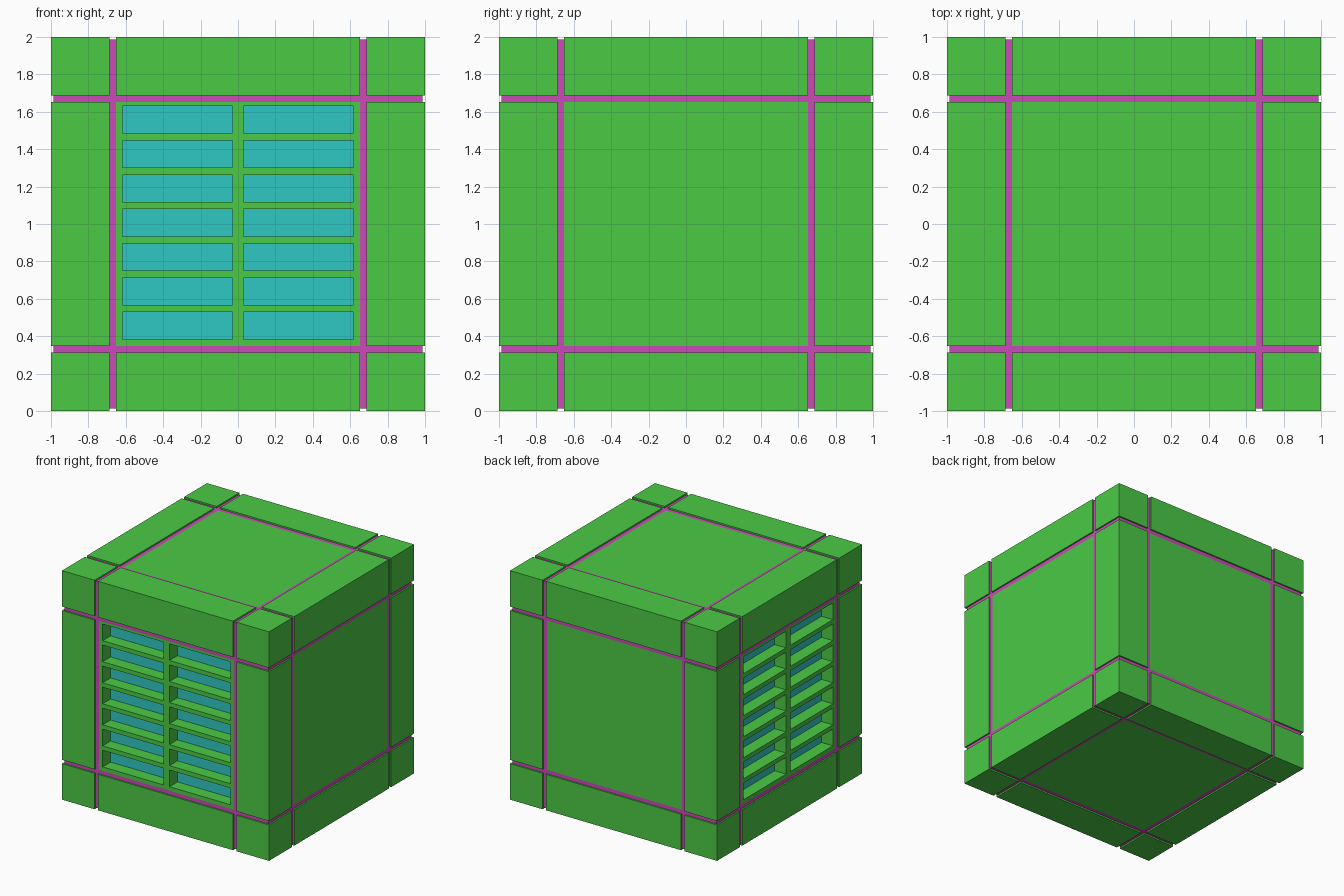
import bpy, bmesh
from math import radians, pi
from mathutils import Matrix, Vector
from itertools import product

if "Cube" in bpy.data.objects:
    bpy.data.objects.remove(bpy.data.objects["Cube"])


def material(name, rgb):
    mat = bpy.data.materials.new(name)
    mat.use_nodes = True
    mat.diffuse_color = (*rgb, 1)
    mat.node_tree.nodes["Principled BSDF"].inputs["Base Color"].default_value = (*rgb, 1)
    return mat


GREEN = material("green", (0.07, 0.59, 0.06))
PINK = material("magenta", (0.60, 0.07, 0.48))
CYAN = material("cyan", (0.03, 0.58, 0.55))

INNER, OUTER = 0.652, 0.686     # the two sides of each seam
FACE = 0.987                    # level of panels and seams, just below the rim
DEPTH = 0.11                    # depth of the vent slots
CENTRE = Matrix.Translation((0, 0, 1))


def add_object(name, bm, mat, turn=Matrix.Identity(4)):
    bmesh.ops.transform(bm, matrix=CENTRE @ turn, verts=bm.verts)
    bmesh.ops.recalc_face_normals(bm, faces=bm.faces)
    mesh = bpy.data.meshes.new(name)
    bm.to_mesh(mesh)
    bm.free()
    mesh.materials.append(mat)
    obj = bpy.data.objects.new(name, mesh)
    bpy.context.collection.objects.link(obj)
    return obj


def box(name, spans, mat, turn=Matrix.Identity(4)):
    bm = bmesh.new()
    bmesh.ops.create_cube(bm, size=1)
    for v in bm.verts:
        v.co = Vector([lo + (c + 0.5) * (hi - lo) for c, (lo, hi) in zip(v.co, spans)])
    return add_object(name, bm, mat, turn)


# Rim: eight corner blocks and twelve edge beams
span = {-1: (-1, -OUTER), 0: (-INNER, INNER), 1: (OUTER, 1)}
for cell in product((-1, 0, 1), repeat=3):
    if cell.count(0) < 2:
        name = "edge_beam" if 0 in cell else "corner_block"
        box(name, [span[c] for c in cell], GREEN)

# Seams: two thin slabs across each axis
for axis, side in product(range(3), (-1, 1)):
    spans = [(-FACE, FACE)] * 3
    spans[axis] = tuple(sorted((side * INNER, side * OUTER)))
    box("seam_slab", spans, PINK)

# Plain panels, each made facing the front and turned into place
plain = {
    "back_panel": Matrix.Rotation(pi, 4, "Z"),
    "left_panel": Matrix.Rotation(pi / 2, 4, "Z"),
    "top_panel": Matrix.Rotation(-pi / 2, 4, "X"),
    "bottom_panel": Matrix.Rotation(pi / 2, 4, "X"),
}
wide = (-INNER, INNER)
for name, turn in plain.items():
    box(name, [wide, (-FACE, DEPTH - FACE), wide], GREEN, turn)


# Vent panels: a grid with its slot cells left open, thickened inwards
def vent_panel(side, turn):
    xs = [-INNER, -0.617, -0.029, 0.029, 0.617, INNER]
    rows, height, pitch = 7, 0.145, 0.1837
    zs = [-INNER]
    for r in range(rows):
        low = (r - (rows - 1) / 2) * pitch + 0.007 - height / 2
        zs += [low, low + height]
    zs.append(INNER)
    bm = bmesh.new()
    grid = [[bm.verts.new((x, -FACE, z)) for z in zs] for x in xs]
    for i, j in product(range(len(xs) - 1), range(len(zs) - 1)):
        if not (i % 2 and j % 2):
            bm.faces.new((grid[i][j], grid[i + 1][j], grid[i + 1][j + 1], grid[i][j + 1]))
    bmesh.ops.dissolve_limit(bm, angle_limit=radians(1), verts=bm.verts, edges=bm.edges)
    copy = bmesh.ops.extrude_face_region(bm, geom=bm.faces[:], use_keep_orig=True)["geom"]
    moved = [g for g in copy if isinstance(g, bmesh.types.BMVert)]
    bmesh.ops.translate(bm, verts=moved, vec=(0, DEPTH, 0))
    add_object(side + "_vent_panel", bm, GREEN, turn)
    box(side + "_vent_backing", [wide, (DEPTH - FACE, DEPTH - FACE + 0.05), wide], CYAN, turn)


vent_panel("front", Matrix.Identity(4))
vent_panel("right", Matrix.Rotation(-pi / 2, 4, "Z"))
